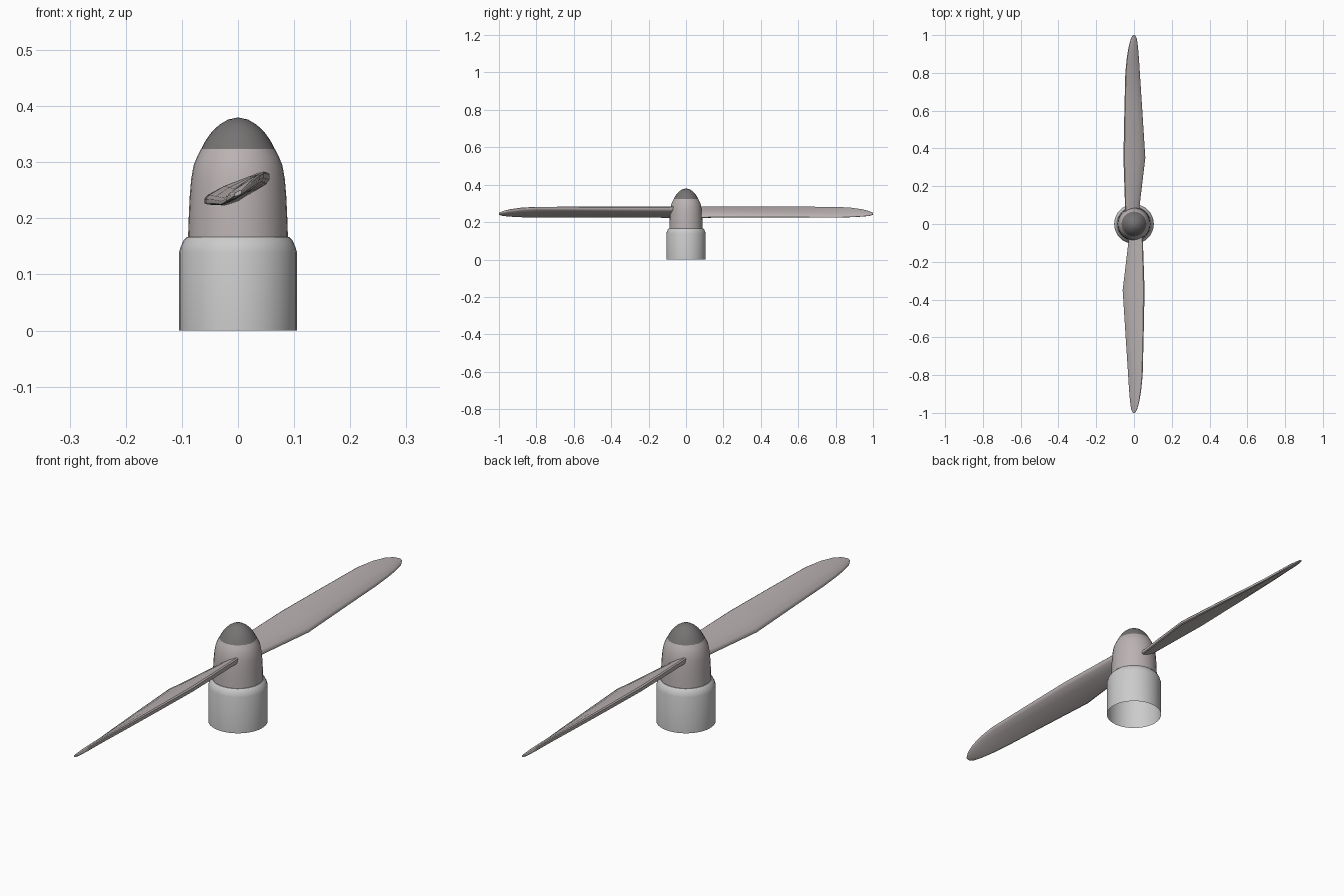
import bpy, bmesh
from math import sin, cos, pi

if "Cube" in bpy.data.objects:
    bpy.data.objects.remove(bpy.data.objects["Cube"])


def material(name, rgb):
    m = bpy.data.materials.new(name)
    m.diffuse_color = (*rgb, 1)
    m.use_nodes = True
    m.node_tree.nodes["Principled BSDF"].inputs["Base Color"].default_value = m.diffuse_color
    return m


def finish(name, bm, mat=None):
    bmesh.ops.recalc_face_normals(bm, faces=bm.faces)
    me = bpy.data.meshes.new(name)
    bm.to_mesh(me)
    bm.free()
    ob = bpy.data.objects.new(name, me)
    bpy.context.collection.objects.link(ob)
    if mat:
        me.materials.append(mat)
    bpy.ops.object.select_all(action='DESELECT')
    ob.select_set(True)
    bpy.context.view_layer.objects.active = ob
    bpy.ops.object.shade_smooth_by_angle(angle=pi / 5)
    return ob


def bridge(bm, rings):
    n = len(rings[0])
    for a, b in zip(rings, rings[1:]):
        for i in range(n):
            j = (i + 1) % n
            bm.faces.new((a[i], a[j], b[j], b[i]))


def lathe(name, profile, mat=None, apex=None, n=32):
    bm = bmesh.new()
    rings = [[bm.verts.new((r * cos(2 * pi * i / n), r * sin(2 * pi * i / n), z))
              for i in range(n)] for r, z in profile]
    bridge(bm, rings)
    if apex:
        tip = bm.verts.new((0, 0, apex))
        for i in range(n):
            bm.faces.new((rings[-1][i], rings[-1][(i + 1) % n], tip))
    ob = finish(name, bm, mat)
    # an open shell must face outwards
    if sum(p.normal.dot(p.center) for p in ob.data.polygons) < 0:
        ob.data.flip_normals()
    return ob


warm = material("warm_grey", (0.50, 0.45, 0.45))
dark = material("dark_grey", (0.18, 0.17, 0.17))

# open-bottomed motor housing with a rounded shoulder
lathe("housing", [(0.105, 0), (0.105, 0.140), (0.102, 0.150), (0.097, 0.161),
                  (0.091, 0.167), (0.080, 0.168)])

# spinner body and its dark nose cap
lathe("spinner", [(0.089, 0.167), (0.0875, 0.21), (0.086, 0.24), (0.0835, 0.27),
                  (0.079, 0.295), (0.072, 0.312), (0.0655, 0.324)], warm)
lathe("nose_cap", [(0.0655, 0.324), (0.057, 0.340), (0.046, 0.355), (0.033, 0.367),
                   (0.018, 0.376)], dark, apex=0.38)

# blade stations: y, straight edge x/z, kinked edge x/z, thickness
STATIONS = [
    (0.05, -0.046, 0.274, 0.024, 0.230, 0.028),
    (0.35, -0.056, 0.274, 0.060, 0.231, 0.026),
    (0.60, -0.051, 0.275, 0.044, 0.230, 0.023),
    (0.80, -0.046, 0.276, 0.031, 0.228, 0.020),
    (0.88, -0.038, 0.272, 0.026, 0.230, 0.018),
    (0.94, -0.028, 0.264, 0.021, 0.233, 0.016),
    (0.98, -0.017, 0.255, 0.015, 0.236, 0.012),
    (1.00, -0.006, 0.247, 0.006, 0.242, 0.007),
]
# blunt airfoil: chord fraction, thickness fraction
SECTION = [(0, 0.2), (0.05, 0.42), (0.3, 0.55), (0.7, 0.52), (0.95, 0.33), (1, 0.15),
           (1, -0.15), (0.95, -0.33), (0.7, -0.52), (0.3, -0.55), (0.05, -0.42), (0, -0.2)]


# two blades, the second turned half a revolution
for name, s in (("blade_back", 1), ("blade_front", -1)):
    bm = bmesh.new()
    rings = [[bm.verts.new((s * (xa + (xb - xa) * u), s * y, za + (zb - za) * u + h * t))
              for u, h in SECTION] for y, xa, za, xb, zb, t in STATIONS]
    bridge(bm, rings)
    bm.faces.new(rings[0])
    bm.faces.new(rings[-1])
    finish(name, bm, warm)
